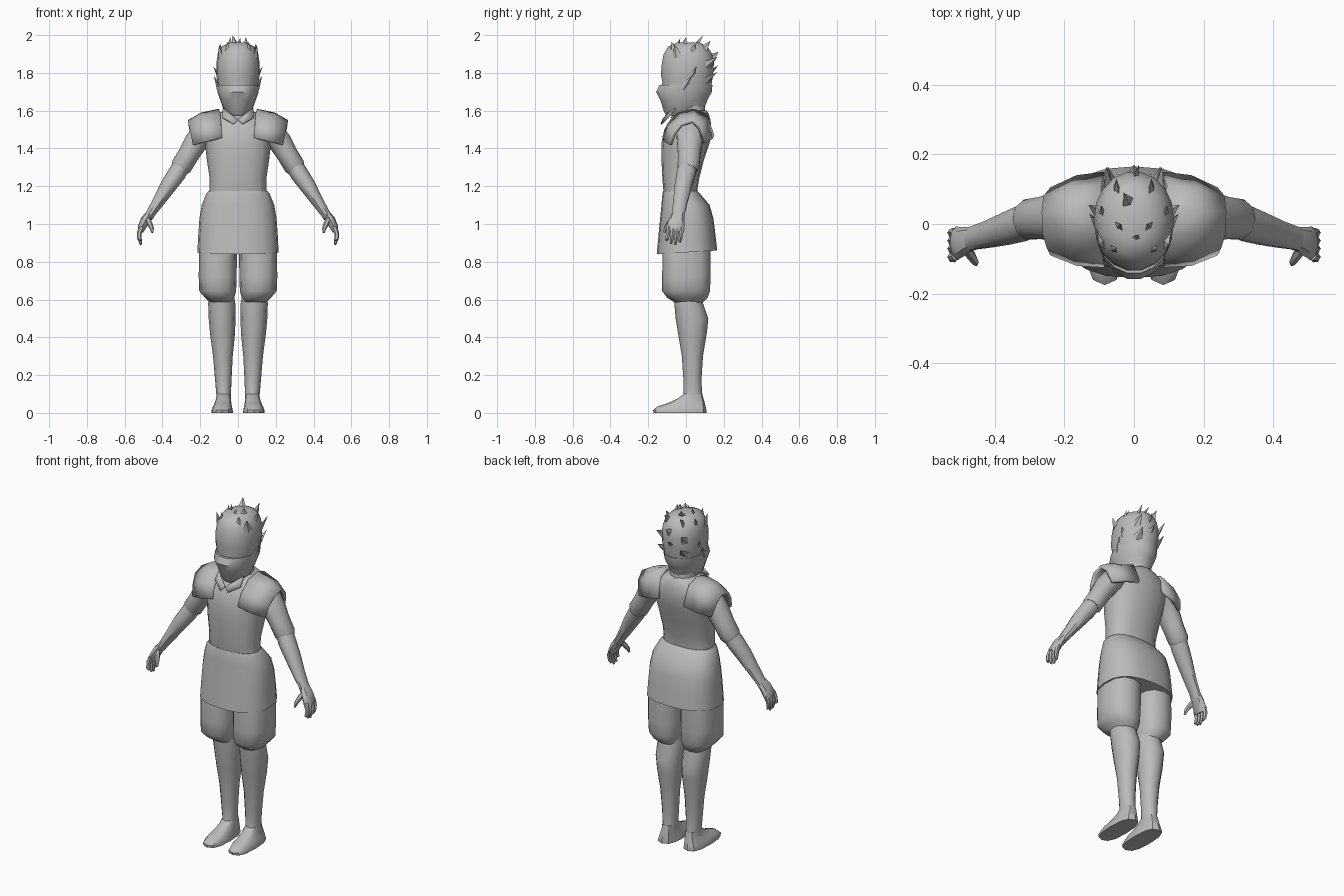
import bpy, bmesh, math
from mathutils import Vector

mat = bpy.data.materials.new("plain grey")
mat.diffuse_color = (0.5, 0.5, 0.5, 1)


def finish(name, bm, mirror=False, angle=40):
    bmesh.ops.recalc_face_normals(bm, faces=bm.faces)
    me = bpy.data.meshes.new(name)
    bm.to_mesh(me)
    bm.free()
    me.materials.append(mat)
    ob = bpy.data.objects.new(name, me)
    bpy.context.collection.objects.link(ob)
    bpy.ops.object.select_all(action='DESELECT')
    ob.select_set(True)
    bpy.context.view_layer.objects.active = ob
    bpy.ops.object.shade_smooth_by_angle(angle=math.radians(angle))
    if mirror:
        ob.modifiers.new("mirror", 'MIRROR')
    return ob


def skin(bm, rings):
    """Join rings of points into a capped tube."""
    vs = [[bm.verts.new(p) for p in r] for r in rings]
    n = len(vs[0])
    for a, b in zip(vs, vs[1:]):
        for i in range(n):
            j = (i + 1) % n
            bm.faces.new((a[i], a[j], b[j], b[i]))
    bm.faces.new(vs[0])
    bm.faces.new(vs[-1])


def sp(v, e):
    return math.copysign(abs(v) ** e, v)


def stack(name, rows, n=16, e=0.85, mirror=False):
    """Loft level sections (z, xmin, xmax, ymin, ymax[, front tilt])."""
    rings = []
    for z, x0, x1, y0, y1, *tilt in rows:
        ring = []
        for i in range(n):
            a = 2 * math.pi * i / n
            c, s = sp(math.cos(a), e), sp(math.sin(a), e)
            ring.append(((x0 + x1) / 2 + c * (x1 - x0) / 2,
                         (y0 + y1) / 2 + s * (y1 - y0) / 2,
                         z - (tilt[0] * s if tilt else 0)))
        rings.append(ring)
    bm = bmesh.new()
    skin(bm, rings)
    return finish(name, bm, mirror)


def limb(name, rows, n=10):
    """Loft along a path; rows are (x, y, z, half width, half depth)."""
    pts = [Vector(r[:3]) for r in rows]
    rings = []
    for i, r in enumerate(rows):
        t = (pts[min(i + 1, len(pts) - 1)] - pts[max(i - 1, 0)]).normalized()
        u = t.cross(Vector((0, 1, 0))).normalized()
        v = u.cross(t)
        rings.append([pts[i] + u * r[3] * math.cos(k * 2 * math.pi / n)
                      + v * r[4] * math.sin(k * 2 * math.pi / n) for k in range(n)])
    bm = bmesh.new()
    skin(bm, rings)
    return finish(name, bm, True)


# torso, neck and head
stack("torso", [(1.12, -.155, .155, -.11, .06), (1.18, -.15, .15, -.12, .06),
                (1.24, -.15, .15, -.125, .07), (1.34, -.165, .165, -.13, .095),
                (1.43, -.175, .175, -.13, .125), (1.50, -.19, .19, -.115, .135),
                (1.55, -.165, .165, -.085, .13), (1.585, -.11, .11, -.06, .12),
                (1.60, -.07, .07, -.04, .11)])
stack("neck", [(1.52, -.085, .085, -.09, .12), (1.60, -.075, .075, -.07, .10),
               (1.68, -.075, .075, -.07, .10)], 12, 1)
stack("head", [(1.58, -.055, .055, -.10, .08), (1.64, -.085, .085, -.12, .11),
               (1.72, -.105, .105, -.13, .135), (1.755, -.11, .11, -.127, .14),
               (1.79, -.114, .114, -.135, .145), (1.85, -.115, .115, -.13, .15),
               (1.90, -.107, .107, -.12, .14), (1.94, -.085, .085, -.095, .115),
               (1.96, -.045, .045, -.05, .075)], 18, 0.95)
# face mask with a pointed nose ridge
stack("mask", [(1.575, -.05, .05, -.105, .05), (1.60, -.075, .075, -.118, .08, -.005),
               (1.655, -.094, .094, -.138, .115), (1.70, -.109, .109, -.16, .139),
               (1.735, -.112, .112, -.143, .142)], 18, 1)

# pointed collar flaps
bm = bmesh.new()
for s in (-1, 1):
    flap = [(0, -.125, 1.555), (s * .025, -.135, 1.53), (s * .085, -.10, 1.565), (s * .08, -.06, 1.615),
            (s * .04, -.10, 1.585)]
    bm.faces.new([bm.verts.new(p) for p in flap])
finish("collar", bm).modifiers.new("thickness", 'SOLIDIFY').thickness = 0.008

# hair spikes: base point, tip, half width
side_spikes = [
    ((.095, -.05, 1.90), (.10, -.06, 1.95), .035), ((.06, -.07, 1.92), (.055, -.075, 1.965), .03),
    ((.045, -.01, 1.94), (.04, .0, 1.99), .035), ((.09, .03, 1.90), (.095, .05, 1.955), .035),
    ((.05, .08, 1.91), (.05, .13, 1.97), .04), ((.075, .11, 1.84), (.08, .165, 1.885), .035),
    ((.10, .03, 1.78), (.131, .055, 1.835), .03), ((.105, -.005, 1.73), (.128, .03, 1.785), .025),
    ((.07, .12, 1.77), (.075, .165, 1.805), .03)]
mid_spikes = [((0, -.05, 1.93), (.012, -.03, 1.985), .03), ((-.01, .05, 1.94), (-.03, .09, 2.0), .035),
              ((0, .12, 1.87), (.015, .172, 1.91), .045), ((0, .13, 1.80), (0, .17, 1.84), .04)]
spikes = mid_spikes + side_spikes + [((-b[0], b[1], b[2]), (-t[0], t[1], t[2]), w) for b, t, w in side_spikes]
bm = bmesh.new()
for b, t, w in spikes:
    b, t = Vector(b), Vector(t)
    out = (b - Vector((0, .01, 1.80))).normalized()
    d = (t - b).normalized()
    side = d.cross(out).normalized()
    thin = side.cross(d)
    base = [bm.verts.new(b - d * .02 + q) for q in
            (side * w, thin * .014, -side * w, -thin * .02)]
    tip = bm.verts.new(t)
    bm.faces.new(base)
    for i in range(4):
        bm.faces.new((base[i], base[(i + 1) % 4], tip))
finish("hair", bm, angle=20)

# tunic skirt
stack("skirt", [(1.175, -.155, .155, -.12, .06), (1.16, -.168, .168, -.125, .075),
                (1.10, -.192, .192, -.13, .125), (1.03, -.204, .204, -.137, .145),
                (.95, -.21, .21, -.145, .155), (.85, -.215, .215, -.155, .165, -.01)], 20, 0.82)

# shorts, legs and feet
stack("shorts", [(.95, .005, .195, -.115, .13), (.84, .006, .207, -.125, .13),
                 (.72, .007, .208, -.126, .13), (.645, .01, .205, -.126, .127),
                 (.61, .02, .175, -.10, .115), (.585, .025, .15, -.06, .09)], 12, 0.8, True)
stack("leg", [(.64, .025, .15, -.07, .09), (.58, .014, .158, -.062, .09),
              (.50, .013, .155, -.055, .118), (.42, .016, .148, -.042, .11),
              (.30, .028, .132, -.022, .09), (.18, .034, .122, -.014, .082),
              (.09, .038, .114, -.012, .085), (.04, .036, .12, -.03, .095)], 12, 0.95, True)
stack("foot", [(0, .027, .14, -.172, .108), (.015, .028, .14, -.175, .108),
               (.035, .032, .132, -.15, .104), (.05, .035, .125, -.10, .10),
               (.075, .038, .116, -.045, .093), (.10, .04, .113, -.012, .086)], 12, 0.75, True)

# sleeves, forearms and hands
limb("sleeve", [(.11, .03, 1.52, .055, .08), (.18, .025, 1.485, .067, .08), (.225, .02, 1.43, .062, .07),
                (.26, .017, 1.37, .056, .063), (.30, .013, 1.305, .056, .06), (.312, .01, 1.288, .046, .05)])
limb("forearm", [(.285, .015, 1.33, .045, .05), (.325, .0, 1.265, .048, .052), (.37, -.015, 1.20, .043, .047),
                 (.42, -.03, 1.12, .032, .04), (.46, -.04, 1.06, .025, .035), (.475, -.045, 1.035, .024, .036)])
limb("palm", [(.465, -.04, 1.055, .022, .033), (.49, -.05, 1.02, .026, .042),
              (.508, -.055, .985, .022, .048), (.515, -.057, .96, .014, .046)], 8)
for i, (y, low) in enumerate([(-.092, .915), (-.068, .895), (-.045, .89), (-.022, .905)]):
    limb("finger_%d" % (i + 1), [(.51, y, .985, .014, .013), (.523, y - .003, .95, .013, .012),
                                 (.522, y - .008, .922, .011, .011), (.513, y - .012, low, .006, .007)], 6)
limb("thumb", [(.482, -.07, 1.03, .015, .016), (.466, -.092, 1.00, .014, .014),
               (.456, -.108, .975, .011, .011), (.453, -.114, .955, .006, .007)], 6)

# shoulder plates: strips from neck side to arm side, each running front to back
strips = [
    [(.085, -.125, 1.46), (.09, -.10, 1.53), (.095, -.04, 1.59), (.10, .04, 1.61), (.095, .11, 1.585), (.085, .15, 1.47)],
    [(.165, -.12, 1.44), (.18, -.095, 1.52), (.19, -.03, 1.575), (.195, .04, 1.59), (.19, .105, 1.55), (.165, .14, 1.45)],
    [(.24, -.09, 1.42), (.25, -.07, 1.48), (.262, -.03, 1.53), (.265, .035, 1.55), (.26, .08, 1.51), (.24, .105, 1.43)]]
bm = bmesh.new()
g = [[bm.verts.new(p) for p in s] for s in strips]
for a, b in zip(g, g[1:]):
    for i in range(5):
        bm.faces.new((a[i], b[i], b[i + 1], a[i + 1]))
ob = finish("shoulder_plate", bm, True)
m = ob.modifiers.new("thickness", 'SOLIDIFY')
m.thickness = 0.018
m.offset = -1
